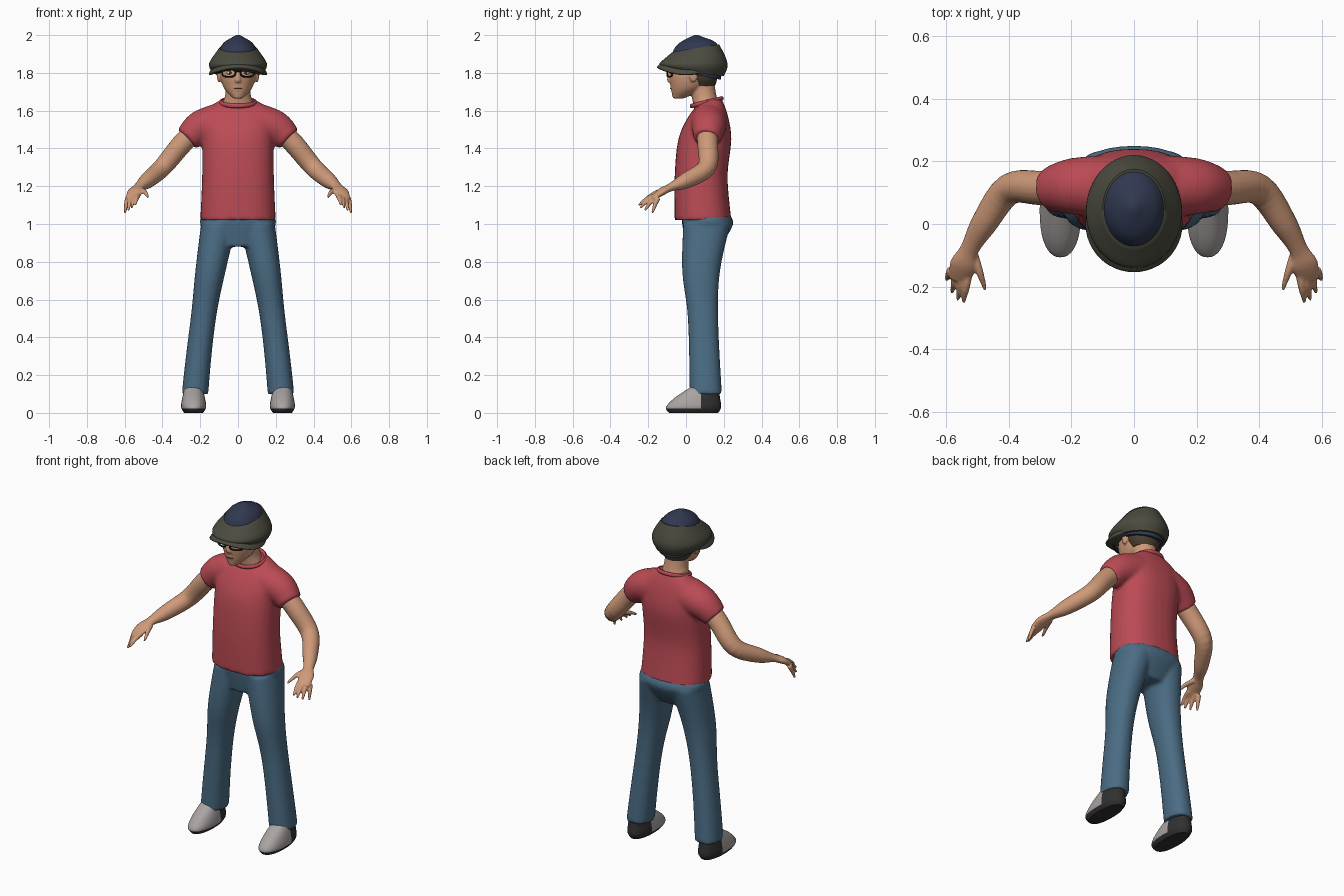
import bpy, bmesh, math
from mathutils import Vector

if "Cube" in bpy.data.objects:
    bpy.data.objects.remove(bpy.data.objects["Cube"])


def material(name, *rgb):
    m = bpy.data.materials.new(name)
    m.use_nodes = True
    m.diffuse_color = (*rgb, 1)
    m.node_tree.nodes["Principled BSDF"].inputs["Base Color"].default_value = (*rgb, 1)
    return m


SKIN = material("skin", .62, .32, .19)
RED = material("shirt_red", .5, .07, .09)
DENIM = material("denim_blue", .07, .15, .23)
OLIVE = material("hat_olive", .07, .07, .05)
NAVY = material("hat_navy", .03, .04, .08)
GREY = material("shoe_grey", .4, .37, .36)
DARK = material("sole_dark", .03, .03, .03)
BLACK = material("frame_black", .01, .01, .01)
HAIR = material("hair_brown", .07, .05, .03)
WHITE = material("eye_white", .65, .62, .58)


def signed_power(value, exponent):
    return math.copysign(abs(value) ** exponent, value)


def superellipse(count, power):
    """Points of a unit ring, squarer as the power grows."""
    angles = [math.tau * i / count for i in range(count)]
    return [(signed_power(math.cos(a), 2 / power), signed_power(math.sin(a), 2 / power)) for a in angles]


def smooth(points, steps=5):
    """Fill in a soft curve through a few control points."""
    points = [Vector(p) for p in points]
    padded = [points[0], *points, points[-1]]
    result = []
    for a, b, c, d in zip(padded, padded[1:], padded[2:], padded[3:]):
        for i in range(steps):
            t = i / steps
            result.append(b + (c - a) * (t / 2) + (a - b * 2.5 + c * 2 - d / 2) * t ** 2
                          + (b * 3 - c * 3 + d - a) * (t ** 3 / 2))
    return result + [points[-1]]


def loft(bm, rings, power=2, count=32):
    """Skin closed rings, each given as a centre and two axis vectors."""
    outline = superellipse(count, power)
    rows = [[bm.verts.new(c + u * p + v * q) for p, q in outline] for c, u, v in rings]
    for low, high in zip(rows, rows[1:]):
        for i in range(count):
            bm.faces.new((low[i - 1], low[i], high[i], high[i - 1]))
    bm.faces.new(rows[0])
    bm.faces.new(rows[-1])


def stack(bm, rings, x=lambda z: 0, power=2, count=32):
    """Upright form from rings (height, y, half width, half depth, slope)."""
    loft(bm, [(Vector((x(z), y, z)), Vector((width, 0, 0)), Vector((0, depth, depth * slope)))
              for z, y, width, depth, slope in smooth([(*r, 0)[:5] for r in rings])], power, count)


def limb(bm, points, side=1, count=20):
    """Tube along points (x, y, z, half width, half thickness)."""
    path = smooth([(*p, p[3])[:5] for p in points])
    spots = [Vector((p[0] * side, p[1], p[2])) for p in path]
    rings = []
    for i, p in enumerate(path):
        along = (spots[min(i + 1, len(spots) - 1)] - spots[max(i - 1, 0)]).normalized()
        across = along.cross(Vector((0, 0, 1))).normalized()
        rings.append((spots[i], across * p[3], across.cross(along) * p[4]))
    loft(bm, rings, count=count)


def ball(bm, centre, size):
    made = bmesh.ops.create_uvsphere(bm, u_segments=16, v_segments=10, radius=1)["verts"]
    bmesh.ops.scale(bm, vec=size, verts=made)
    bmesh.ops.translate(bm, vec=centre, verts=made)


def finish(bm, name, *mats, voxel=0, relax=4, mirror=False, rule=None):
    bmesh.ops.recalc_face_normals(bm, faces=bm.faces)
    if rule:
        for face in bm.faces:
            face.material_index = rule(face.calc_center_median())
    mesh = bpy.data.meshes.new(name)
    bm.to_mesh(mesh)
    bm.free()
    part = bpy.data.objects.new(name, mesh)
    bpy.context.collection.objects.link(part)
    for m in mats:
        mesh.materials.append(m)
    for other in bpy.context.selected_objects:
        other.select_set(False)
    part.select_set(True)
    bpy.context.view_layer.objects.active = part
    bpy.ops.object.shade_smooth_by_angle(angle=math.radians(50))
    if voxel:
        blend = part.modifiers.new("blend", "REMESH")
        blend.mode, blend.voxel_size, blend.use_smooth_shade = "VOXEL", voxel, True
        soften = part.modifiers.new("soften", "SMOOTH")
        soften.factor, soften.iterations = .5, relax
    if mirror:
        part.modifiers.new("mirror", "MIRROR").use_mirror_merge = False


# Shirt: torso and sleeves blended together
bm = bmesh.new()
stack(bm, [(1.02, .09, .2, .15), (1.25, .08, .19, .14), (1.45, .1, .19, .14),
           (1.58, .12, .19, .1), (1.66, .14, .09, .05)], power=2.4)
for side in (1, -1):
    limb(bm, [(.1, .12, 1.54, .1), (.2, .12, 1.51, .09), (.27, .11, 1.45, .07)], side)
finish(bm, "shirt", RED, voxel=.01, relax=6)

# Collar band round the neckline, lower in front
bm = bmesh.new()
collar = []
for p, q in superellipse(40, 2) + [(1, 0)]:
    collar.append((Vector((.09 * p, .11 + .08 * q, 1.645 + .02 * q)), Vector((p, q, 0)) * .01, Vector((0, 0, .012))))
loft(bm, collar, count=8)
finish(bm, "collar", RED)

# Jeans: hips and both legs blended together
bm = bmesh.new()
stack(bm, [(.88, .09, .13, .09), (1, .115, .2, .135), (1.06, .1, .18, .12)], power=2.3)
for side in (1, -1):
    stack(bm, [(.1, .105, .07, .085), (.5, .09, .067, .08), (.75, .08, .08, .1), (1, .11, .095, .125)],
          x=lambda z: side * (.235 - .07 * z - .065 * z * z), power=2.2)
finish(bm, "jeans", DENIM, voxel=.01)

# Shoes: light upper, dark sole and heel
bm = bmesh.new()
stack(bm, [(0, .04, .05, .13), (.03, .04, .066, .146), (.08, .06, .06, .12), (.14, .1, .045, .07)],
      x=lambda z: .235, power=2.3, count=40)
bmesh.ops.bisect_plane(bm, geom=bm.verts[:] + bm.edges[:] + bm.faces[:],
                       plane_co=(0, .08, 0), plane_no=(0, 1, 0))
finish(bm, "shoes", GREY, DARK, mirror=True, rule=lambda c: int(c.z < .02 or c.y > .08))

# Arms running into flat palms, with a thumb and four fingers
bm = bmesh.new()
limb(bm, [(.22, .11, 1.5, .055), (.3, .115, 1.42, .055), (.4, .11, 1.3, .05), (.48, 0, 1.23, .042),
          (.525, -.08, 1.195, .03, .022), (.545, -.13, 1.17, .043, .02), (.56, -.18, 1.135, .034, .012)])
fingers = [(Vector((.51, -.1, 1.18)), Vector((.475, -.21, 1.14)))]
for i in range(4):
    root = Vector((.53 + .018 * i, -.165 + .002 * i * i, 1.15 - .004 * i))
    fingers.append((root, Vector((.545 + .018 * i, -.25 + .008 * i * i, 1.1 - .014 * i))))
for root, tip in fingers:
    knuckle = root.lerp(tip, .5) + Vector((0, 0, .008))
    limb(bm, [(*root, .014), (*knuckle, .012), (*tip, .006)], count=12)
finish(bm, "arms", SKIN, voxel=.005, relax=3, mirror=True)

# Head, neck, nose, lips and ears
bm = bmesh.new()
stack(bm, [(1.665, -.04, .025, .03), (1.72, .01, .075, .09), (1.8, .03, .095, .118), (1.9, .04, .075, .09)])
stack(bm, [(1.6, .115, .1, .07), (1.68, .095, .068, .066), (1.78, .075, .065, .07)])
stack(bm, [(1.75, -.085, .014, .01), (1.765, -.087, .016, .014), (1.81, -.08, .009, .012)], count=16)
ball(bm, (0, -.07, 1.717), (.028, .013, .009))
for side in (1, -1):
    ball(bm, (side * .1, .04, 1.785), (.012, .022, .035))
finish(bm, "head", SKIN, voxel=.006, relax=3)

# Hair at the nape
bm = bmesh.new()
stack(bm, [(1.73, .085, .068, .068), (1.77, .08, .092, .085), (1.83, .07, .1, .095)])
finish(bm, "hair", HAIR)

# Mouth line
bm = bmesh.new()
limb(bm, [(-.022, -.075, 1.717, .002), (0, -.083, 1.717, .003), (.022, -.075, 1.717, .002)], count=8)
finish(bm, "mouth", HAIR)

# Eyes with irises
bm = bmesh.new()
ball(bm, (.042, -.066, 1.8), (.018, .016, .009))
finish(bm, "eyes", WHITE, mirror=True)
bm = bmesh.new()
ball(bm, (.042, -.077, 1.8), (.008, .007, .008))
finish(bm, "irises", DARK, mirror=True)

# Glasses: two rims, a bridge and two temples
glasses = bpy.data.curves.new("glasses", "CURVE")
glasses.dimensions, glasses.bevel_depth, glasses.bevel_resolution = "3D", .0045, 2
glasses.materials.append(BLACK)


def wire(points, closed=False):
    spline = glasses.splines.new("POLY")
    spline.points.add(len(points) - 1)
    for point, place in zip(spline.points, points):
        point.co = (*place, 1)
    spline.use_cyclic_u = closed


for side in (1, -1):
    across = [(.049 + .034 * p, 1.8 + .02 * q) for p, q in superellipse(28, 3.3)]
    wire([(side * x, 4 * x * x - .1, z) for x, z in across], closed=True)
    wire([(side * .083, -.073, 1.807), (side * .097, -.045, 1.807), (side * .105, .045, 1.807)])
wire([(-.015, -.1, 1.805), (0, -.104, 1.81), (.015, -.1, 1.805)])
bpy.context.collection.objects.link(bpy.data.objects.new("glasses", glasses))

# Hat: olive sides, navy peaked crown, navy band low at the back
for name, mat, rings in (
        ("hat_sides", OLIVE, [(1.8, .04, .135, .16, -.1), (1.85, .04, .153, .18), (1.93, .05, .1, .125, .17)]),
        ("hat_crown", NAVY, [(1.91, .05, .105, .13, .17), (1.96, .05, .075, .095, .1), (2, .055, .01, .01)]),
        ("hat_band", NAVY, [(1.79, .055, .115, .13, -.2), (1.83, .05, .125, .14, -.1)])):
    bm = bmesh.new()
    stack(bm, rings, count=48)
    finish(bm, name, mat)

# Visor, drooping at the sides
bm = bmesh.new()
stack(bm, [(1.822, 0, .146, .146), (1.832, 0, .155, .154), (1.85, .01, .145, .145)], count=48)
for v in bm.verts:
    v.co.z -= 1.6 * v.co.x ** 2
finish(bm, "visor", OLIVE)
